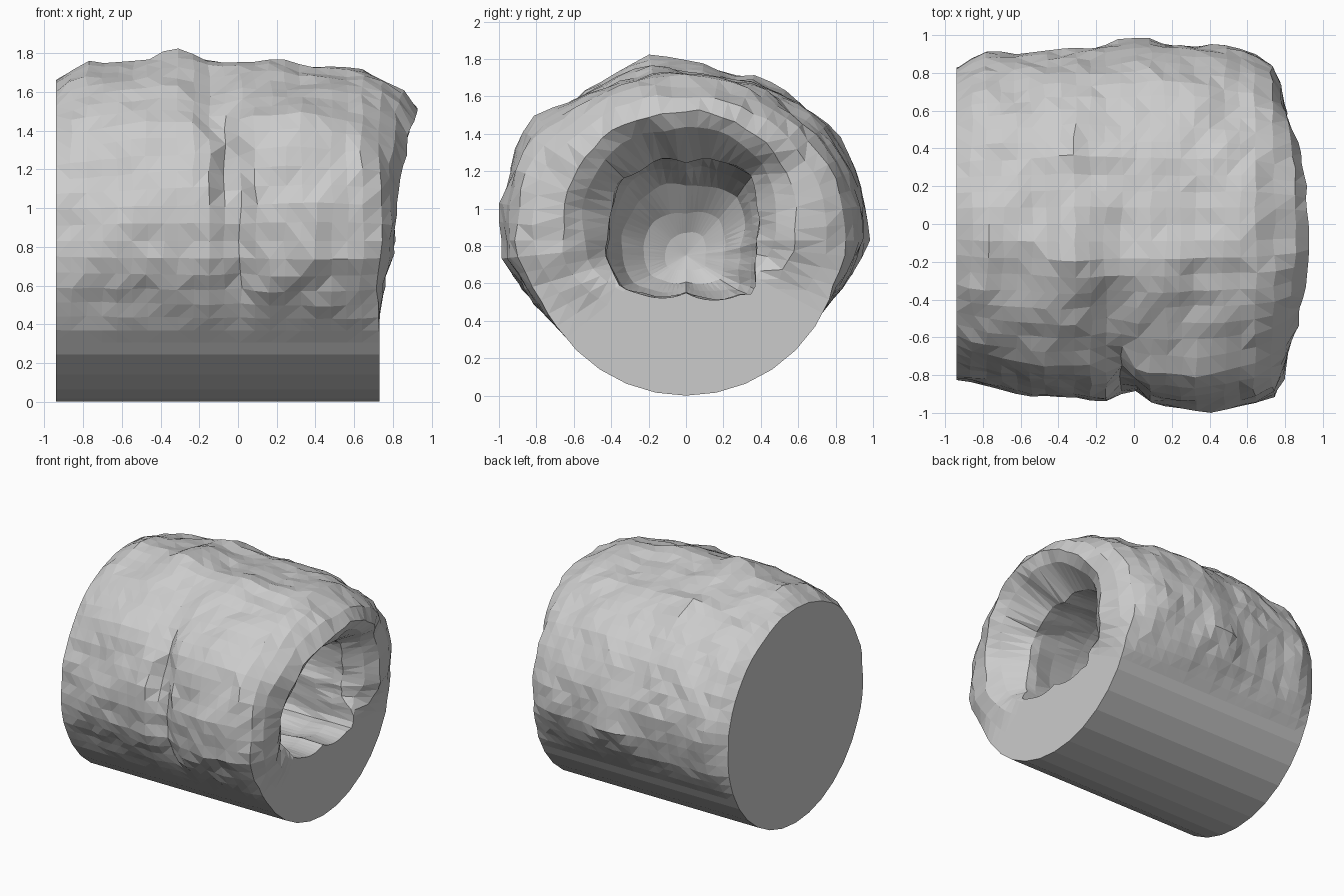
import bpy, bmesh, math
from mathutils import Vector, noise

if "Cube" in bpy.data.objects:
    bpy.data.objects.remove(bpy.data.objects["Cube"])

N = 64            # columns around the tunnel axis (x)
CR = 0.83         # plain cylinder radius and axis height
FRONT, BACK = 0.73, -0.94


def lerp_table(table, v):
    for (a, p), (b, q) in zip(table, table[1:]):
        if v <= b:
            return p + (q - p) * max(0, (v - a) / (b - a))
    return table[-1][1]


# Rock silhouette, crest position, mouth and throat radius by angle in degrees
ROCK = [(0, .98), (22, 1.0), (33, 1.01), (52, .976), (65, .957), (77, .93), (90, .96),
        (101, 1.03), (120, .985), (133, 1.02), (142, 1.08), (153, 1.04), (170, 1.01),
        (188, .98), (200, .89), (215, .83), (335, .83), (355, .95), (360, .98)]
CREST = [(0, .80), (30, .80), (60, .90), (95, .95), (130, .88), (160, .82), (185, .81),
         (215, .73), (335, .73), (360, .80)]
MOUTH = [(0, .45), (45, .58), (90, .60), (135, .62), (160, .58), (190, .53), (215, .45),
         (228, .40), (270, .30), (315, .43), (322, .47), (340, .42), (360, .45)]
THROAT = [(0, .37), (45, .49), (70, .45), (90, .42), (110, .45), (135, .46), (180, .42),
          (215, .43), (228, .38), (270, .28), (315, .41), (322, .46), (340, .39), (360, .37)]

# How far the rock bulges along x on the +y side, top and -y side
RIGHT = [(-.94, 0), (-.8, .45), (-.2, .7), (.1, 1), (.5, .6), (.75, .45)]
TOP = [(-.94, 0), (-.8, .5), (-.5, .6), (-.33, 1), (-.2, .62), (0, .5), (.4, .5), (.75, .2)]
LEFT = [(-.94, 0), (-.5, .4), (-.12, .6), (0, .15), (.12, .8), (.4, 1), (.75, .6)]


def outer_radius(deg, x):
    # The cleft leans back as it climbs the rock
    if 80 < deg < 180:
        xl = x + .2 * (180 - deg) / 90
    else:
        xl = x
    right, top, left = lerp_table(RIGHT, x), lerp_table(TOP, x), lerp_table(LEFT, xl)
    if x <= BACK:
        left = 0
    d = deg if deg < 270 else 0
    if d < 95:
        f = right + (top - right) * d / 95
    else:
        f = top + (left - top) * min(1, (d - 95) / 60)
    step = 360 / 32
    local = math.radians((deg % step) - step / 2)
    m = mask(deg)
    chord = CR * math.cos(math.pi / 32) / math.cos(local)
    return chord * (1 - m) + CR * m + (lerp_table(ROCK, deg) - CR) * f


def mask(deg):
    return max(0, min(1, (lerp_table(ROCK, deg) - CR) / .08))


def point(deg, x, r, drop=0):
    a = math.radians(deg)
    return Vector((x, r * math.cos(a), CR - drop + r * math.sin(a)))


def rough(p, amount):
    return (noise.noise(p * 3.1) * .6 + noise.noise(p * 7.3 + Vector((5, 2, 9))) * .5) * amount


bm = bmesh.new()
rings = []

# Outer wall: plain cylinder underneath, lumpy rock above
xs = [BACK + (.64 - BACK) * i / 20 for i in range(21)]
for i, x in enumerate(xs):
    ring = []
    for j in range(N):
        d = 360 * j / N
        m = mask(d)
        r = outer_radius(d, x)
        n = rough(point(d, x, r), .055 * m * (.4 if i == 0 else 1))
        dx = rough(point(d, x, r) + Vector((7, 3, 1)), .03 * m)
        ring.append(bm.verts.new(point(d, x + dx, r + n)))
    rings.append(ring)

# Rim: shoulder, crest, mouth and throat
for k in range(5):
    ring = []
    for j in range(N):
        d = 360 * j / N
        m = mask(d)
        ro, mo, th, cx = outer_radius(d, .7), lerp_table(MOUTH, d), lerp_table(THROAT, d), lerp_table(CREST, d)
        x, r = [(FRONT, ro * (1 - .04 * m)),
                (FRONT + (cx - FRONT) * .6, mo + (ro - mo) * .66),
                (cx, mo + (ro - mo) * .28),
                (cx - .06 * m, mo),
                (FRONT - .1 * m, th)][k]
        p = point(d, x, r)
        ring.append(bm.verts.new(point(d, x + rough(p + Vector((4, 1, 2)), .05 * m),
                                       r + rough(p, .05 * m))))
    rings.append(ring)

# Cave inside, closing towards the back
for x, s, drop in [(.55, 1, 0), (.4, 1.03, 0), (.2, 1.06, 0), (0, 1.04, .01), (-.2, .95, .02),
                   (-.38, .78, .04), (-.5, .52, .06), (-.56, .25, .07)]:
    ring = []
    for j in range(N):
        d = 360 * j / N
        r = lerp_table(THROAT, d) * s
        ring.append(bm.verts.new(point(d, x, r + rough(point(d, x, r), .04), drop)))
    rings.append(ring)

# Skin the rings with facets
for a, b in zip(rings, rings[1:]):
    for j in range(N):
        k = (j + 1) % N
        bm.faces.new((a[j], a[k], b[k], b[j]))
end = bm.verts.new((-.58, 0, CR - .08))
for j in range(N):
    bm.faces.new((rings[-1][j], rings[-1][(j + 1) % N], end))

# Flat back cap
for v in rings[0]:
    v.co.x = BACK
bm.faces.new(rings[0])
bmesh.ops.recalc_face_normals(bm, faces=bm.faces)
bmesh.ops.triangulate(bm, faces=[f for f in bm.faces if len(f.verts) == 4])

mesh = bpy.data.meshes.new("cave_rock")
bm.to_mesh(mesh)
bm.free()
bpy.context.collection.objects.link(bpy.data.objects.new("cave_rock", mesh))
